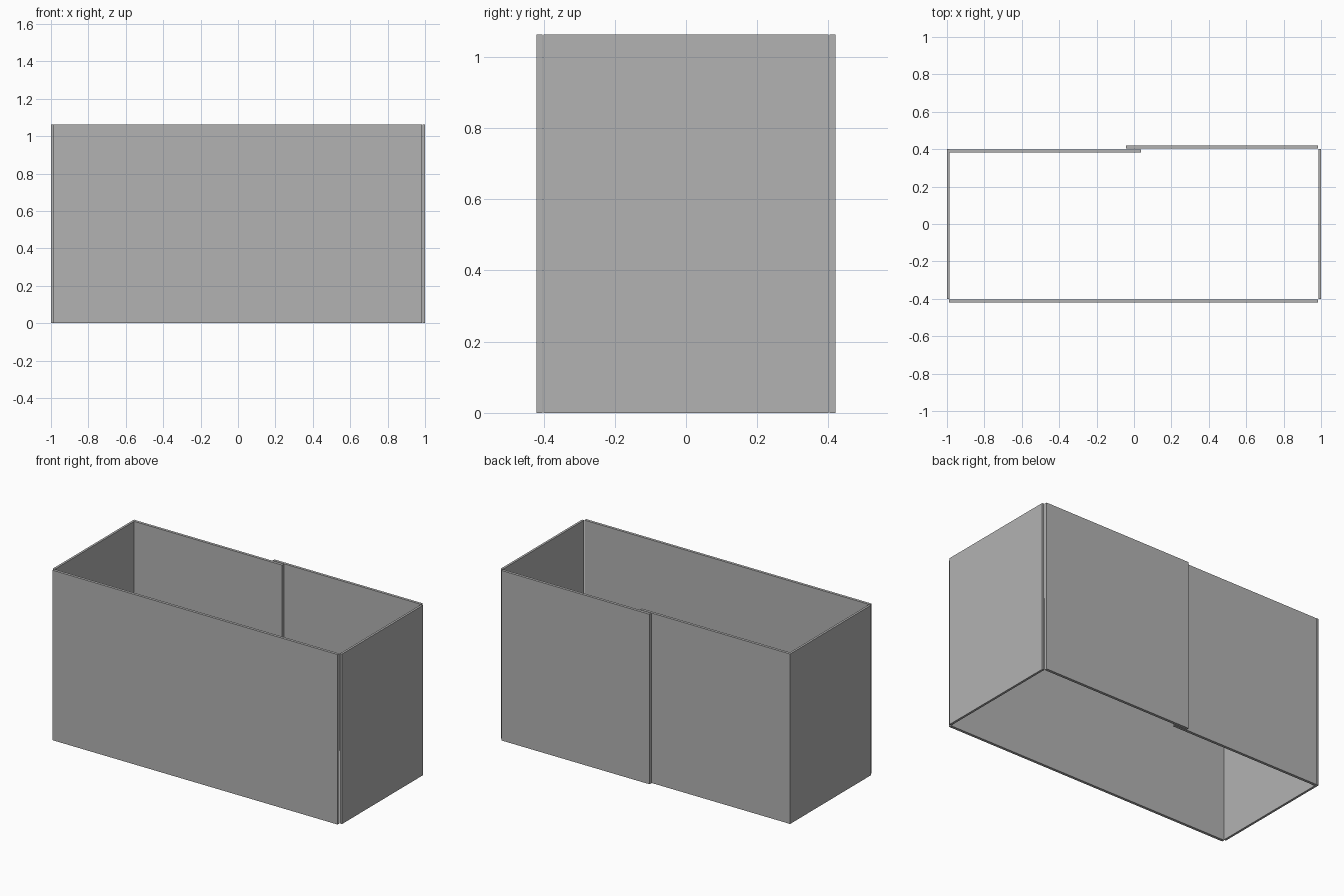
import bpy

if "Cube" in bpy.data.objects:
    bpy.data.objects.remove(bpy.data.objects["Cube"])

HEIGHT = 1.063

grey = bpy.data.materials.new("panel_grey")
grey.diffuse_color = (0.45, 0.45, 0.45, 1)
grey.use_nodes = True
grey.node_tree.nodes["Principled BSDF"].inputs["Base Color"].default_value = grey.diffuse_color


def panel(name, x0, x1, y0, y1):
    """Upright flat board standing on the ground."""
    bpy.ops.mesh.primitive_cube_add(
        size=1, location=((x0 + x1) / 2, (y0 + y1) / 2, HEIGHT / 2))
    board = bpy.context.object
    board.name = name
    board.scale = (x1 - x0, y1 - y0, HEIGHT)
    bpy.ops.object.transform_apply(location=False, rotation=False, scale=True)
    board.data.materials.append(grey)


# End panels
panel("left_panel", -1.0, -0.986, -0.40, 0.40)
panel("right_panel", 0.986, 1.0, -0.40, 0.40)

# Long front panel
panel("front_panel", -0.99, 0.984, -0.42, -0.403)

# Two overlapping sliding panels at the back
panel("back_inner_panel", -0.99, 0.038, 0.382, 0.399)
panel("back_outer_panel", -0.042, 0.984, 0.403, 0.42)
